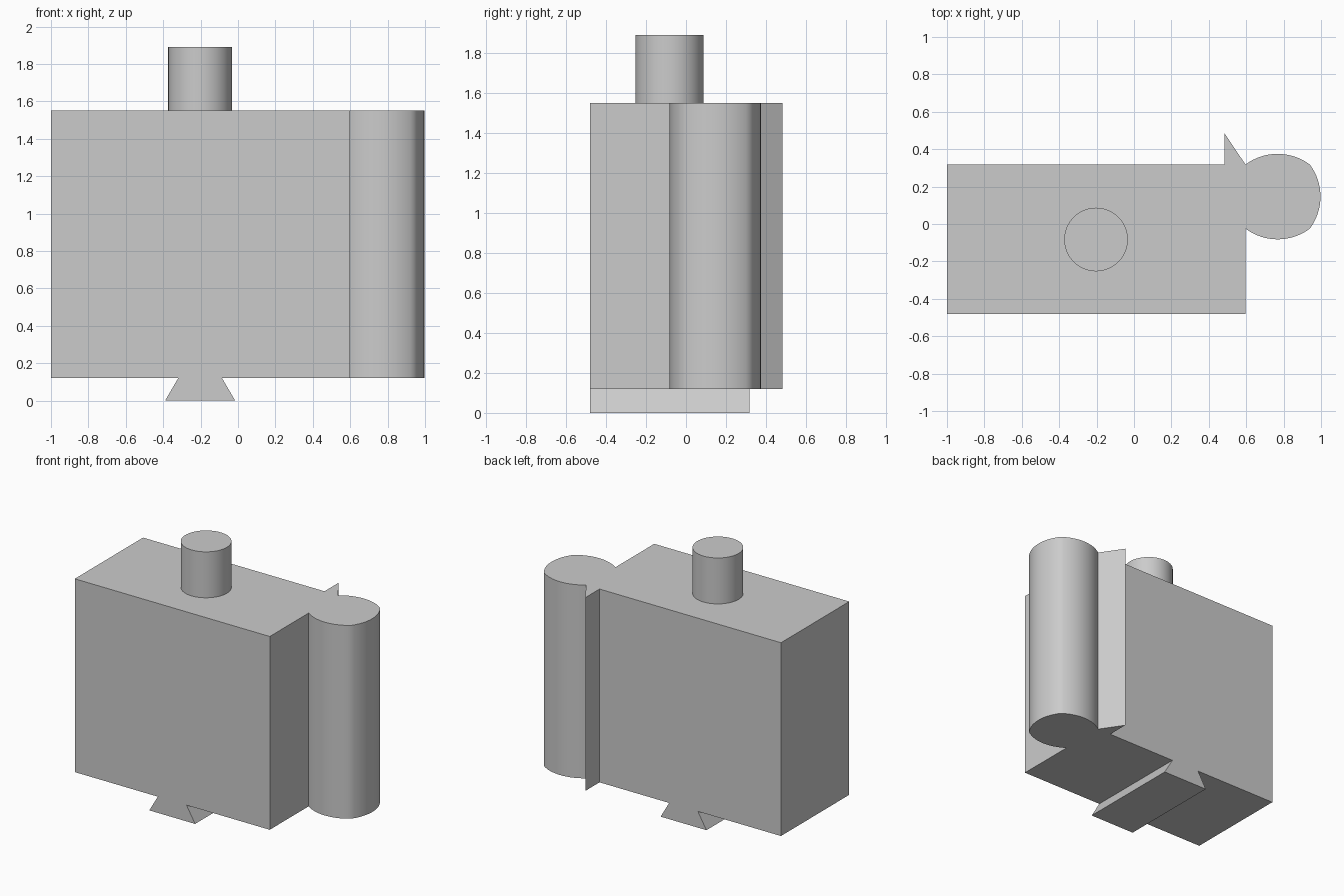
import bpy
import bmesh
import math
from mathutils import Matrix, Vector

default = bpy.data.objects.get("Cube")
if default:
    bpy.data.objects.remove(default, do_unlink=True)

GREY = (0.6, 0.6, 0.6, 1.0)
grey = bpy.data.materials.new("plain grey")
grey.use_nodes = True
grey.diffuse_color = GREY
grey.node_tree.nodes["Principled BSDF"].inputs["Base Color"].default_value = GREY


def arc(start, end, bulge, steps=16):
    """Points of a clockwise arc from start up to, but not including, end."""
    a, b = Vector(start), Vector(end)
    chord = b - a
    out = Vector((-chord.y, chord.x)).normalized()
    half = chord.length / 2
    radius = (half * half + bulge * bulge) / (2 * bulge)
    centre = (a + b) / 2 - out * (radius - bulge)
    span = math.asin(half / radius)
    points = []
    for i in range(steps):
        t = -span + 2 * span * i / steps
        points.append(centre + radius * (chord.normalized() * math.sin(t) + out * math.cos(t)))
    return points


def prism(name, profile, depth, matrix):
    """Extrude a flat profile along its local z and place it."""
    bm = bmesh.new()
    base = bm.faces.new([bm.verts.new((p[0], p[1], 0)) for p in profile])
    side = bmesh.ops.extrude_face_region(bm, geom=[base], use_keep_orig=True)
    moved = [v for v in side["geom"] if isinstance(v, bmesh.types.BMVert)]
    bmesh.ops.translate(bm, verts=moved, vec=(0, 0, depth))
    bmesh.ops.recalc_face_normals(bm, faces=bm.faces)
    bm.transform(matrix)
    mesh = bpy.data.meshes.new(name)
    bm.to_mesh(mesh)
    bm.free()
    mesh.materials.append(grey)
    obj = bpy.data.objects.new(name, mesh)
    bpy.context.collection.objects.link(obj)
    bpy.ops.object.select_all(action="DESELECT")
    obj.select_set(True)
    bpy.context.view_layer.objects.active = obj
    bpy.ops.object.shade_smooth_by_angle(angle=math.radians(30))
    return obj


BOTTOM, TOP = 0.12, 1.55
FRONT, BACK = -0.48, 0.318

# Body: block with a rear fin and a rounded grip on its left side
outline = [(-1, FRONT), (-1, BACK), (0.485, BACK), (0.485, 0.483)]
corners = [(0.596, BACK), (0.94, BACK), (0.94, -0.025), (0.596, -0.025)]
for first, second in zip(corners, corners[1:]):
    outline += arc(first, second, 0.057)
outline += [corners[-1], (0.596, FRONT)]
prism("body", outline, TOP - BOTTOM, Matrix.Translation((0, 0, BOTTOM)))

# Dovetail rail running front to back under the body
rail = [(-0.39, 0), (-0.015, 0), (-0.085, BOTTOM), (-0.32, BOTTOM)]
prism("dovetail_rail", rail, BACK - FRONT,
      Matrix.Translation((0, BACK, 0)) @ Matrix.Rotation(math.pi / 2, 4, "X"))

# Round post on top
SIDES = 64
circle = [(0.17 * math.cos(math.tau * i / SIDES), 0.17 * math.sin(math.tau * i / SIDES))
          for i in range(SIDES)]
prism("top_post", circle, 0.34, Matrix.Translation((-0.203, -0.083, TOP)))
